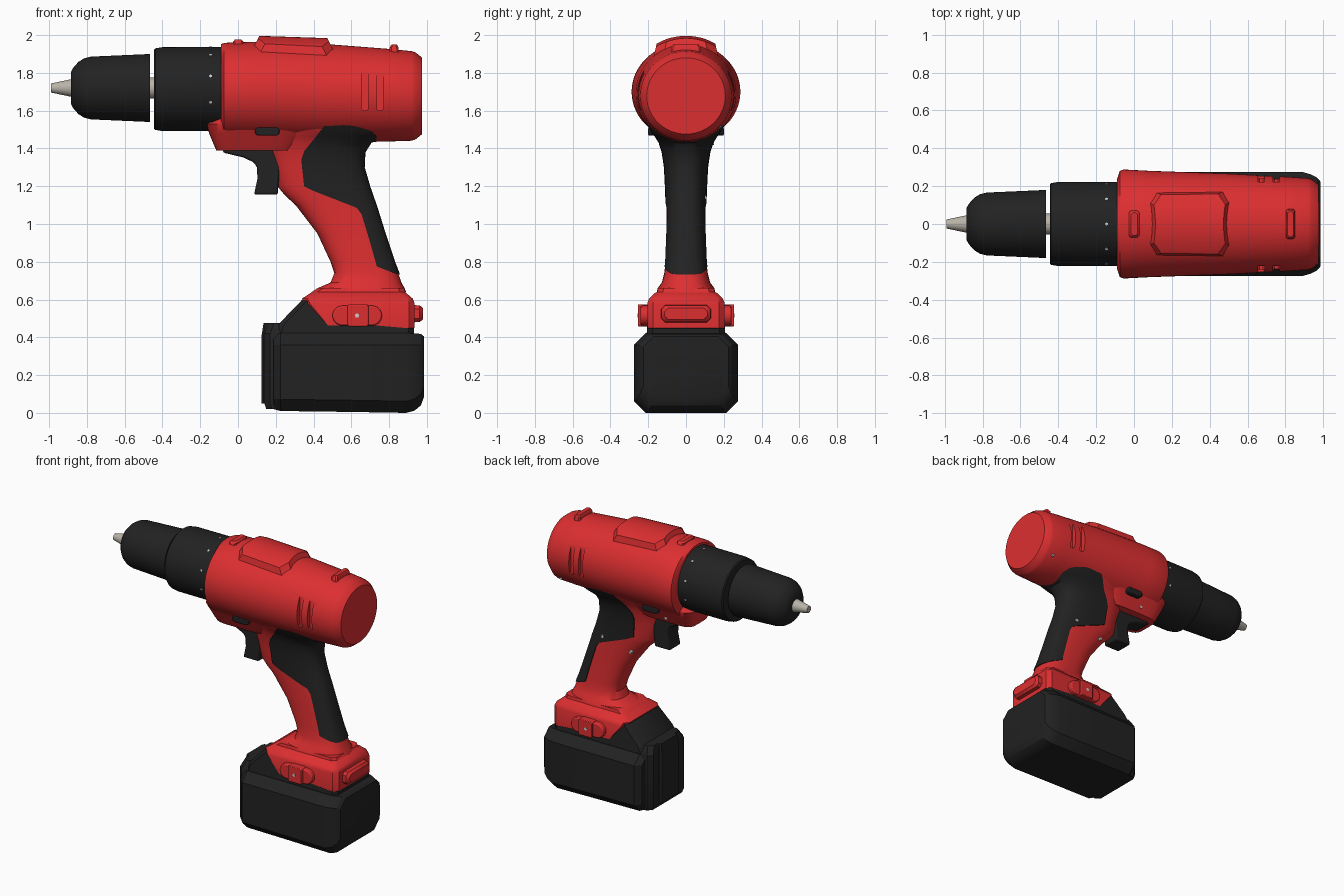
import bpy, bmesh, math

def material(name, rgb):
    m = bpy.data.materials.new(name)
    m.diffuse_color = (*rgb, 1)
    return m

RED = material("red plastic", (0.72, 0.028, 0.03))
BLACK = material("black rubber", (0.016, 0.016, 0.016))
METAL = material("grey metal", (0.48, 0.45, 0.39))
PALE = material("pale marks", (0.6, 0.6, 0.58))

# ---------- helpers ----------
def loft(name, rings, mat, bevel=0, smooth=35):
    """Skin equal-length rings of points and cap both ends."""
    bm = bmesh.new()
    vs = [[bm.verts.new(p) for p in r] for r in rings]
    n = len(vs[0])
    for a, b in zip(vs, vs[1:]):
        for i in range(n):
            j = (i + 1) % n
            bm.faces.new((a[i], a[j], b[j], b[i]))
    bm.faces.new(vs[0][::-1])
    bm.faces.new(vs[-1])
    bmesh.ops.recalc_face_normals(bm, faces=bm.faces)
    me = bpy.data.meshes.new(name)
    bm.to_mesh(me)
    bm.free()
    me.materials.append(mat)
    ob = bpy.data.objects.new(name, me)
    bpy.context.collection.objects.link(ob)
    shade(me, smooth)
    if bevel:
        mod = ob.modifiers.new("bevel", 'BEVEL')
        mod.width, mod.segments, mod.limit_method = bevel, 2, 'ANGLE'
    return ob

def shade(me, angle=35):
    me.shade_smooth()
    me.set_sharp_from_angle(angle=math.radians(angle))

def circle_x(x, zc, ry, rz, n=64):
    return [(x, ry * math.cos(t), zc + rz * math.sin(t))
            for t in (math.tau * i / n for i in range(n))]

def oval_z(z, x0, x1, hw, p=2.6, n=48):
    f = lambda v: math.copysign(abs(v) ** (2 / p), v)
    return [((x0 + x1) / 2 + (x1 - x0) / 2 * f(math.cos(t)), hw * f(math.sin(t)), z)
            for t in (math.tau * i / n for i in range(n))]

def octagon(a0, a1, b0, b1, c):
    return [(a0 + c, b0), (a1 - c, b0), (a1, b0 + c), (a1, b1 - c),
            (a1 - c, b1), (a0 + c, b1), (a0, b1 - c), (a0, b0 + c)]

def rect_z(z, x0, x1, hw, c=0.03):
    return [(x, y, z) for x, y in octagon(x0, x1, -hw, hw, c)]

def prism(name, pts, y0, y1, mat, bevel=0):
    return loft(name, [[(x, y, z) for x, z in pts] for y in (y0, y1)], mat, bevel)

def stadium(x0, x1, z0, z1, n=10):
    r, zc = (z1 - z0) / 2, (z0 + z1) / 2
    out = []
    for cx, a in ((x1 - r, -math.pi / 2), (x0 + r, math.pi / 2)):
        out += [(cx + r * math.cos(a + math.pi * i / n), zc + r * math.sin(a + math.pi * i / n))
                for i in range(n + 1)]
    return out

def boolean(ob, cutter, op):
    mod = ob.modifiers.new("cut", 'BOOLEAN')
    mod.object, mod.operation, mod.solver = cutter, op, 'EXACT'
    me = bpy.data.meshes.new_from_object(
        ob.evaluated_get(bpy.context.evaluated_depsgraph_get()))
    ob.modifiers.clear()
    ob.data = me
    bpy.data.objects.remove(cutter)
    shade(me)

# ---------- chuck and torque collar ----------
def turned(name, profile, zc, mat):
    return loft(name, [circle_x(x, zc, r, r) for x, r in profile], mat)

turned("bit_tip", [(-0.99, 0.024), (-0.885, 0.046), (-0.88, 0.08), (-0.86, 0.08)], 1.72, METAL)
turned("chuck", [(-0.885, 0.085), (-0.87, 0.11), (-0.845, 0.138), (-0.815, 0.157), (-0.78, 0.166),
                 (-0.60, 0.174), (-0.465, 0.18)], 1.72, BLACK)
turned("spindle", [(-0.48, 0.055), (-0.42, 0.055)], 1.72, METAL)
turned("torque_collar", [(-0.445, 0.208), (-0.438, 0.216), (-0.40, 0.222), (-0.06, 0.223)], 1.714, BLACK)
for i in range(10):
    t = math.radians(36 * i + 18)
    y, z = 0.2235 * math.cos(t), 1.714 + 0.2235 * math.sin(t)
    loft("collar_mark", [[(x, y * k, z + (k - 1) * 0.2 * math.sin(t) + 0) for x, y, z in
         [(-0.145 + 0.008 * math.cos(a), y - 0.008 * math.sin(a) * math.sin(t),
           z + 0.008 * math.sin(a) * math.cos(t)) for a in (math.tau * j / 8 for j in range(8))]]
         for k in (0.98, 1.01)], PALE)

# ---------- motor housing ----------
BODY = [(-0.09, 1.70, 0.235, 0.252), (-0.075, 1.70, 0.28, 0.258), (-0.055, 1.70, 0.288, 0.26),
        (0.08, 1.70, 0.281, 0.264), (0.5, 1.69, 0.266, 0.26), (0.80, 1.682, 0.25, 0.245),
        (0.92, 1.678, 0.242, 0.237), (0.94, 1.678, 0.236, 0.23), (0.975, 1.678, 0.208, 0.202)]
body = loft("motor_housing", [circle_x(*s) for s in BODY], RED, smooth=25)
for s in (-1, 1):
    for x in (0.655, 0.735):
        boolean(body, prism("vent_cutter", octagon(x, x + 0.034, 1.60, 1.83, 0.008),
                            s * 0.222, s * 0.4, RED), 'DIFFERENCE')

# raised pad that follows the housing curve
pad = loft("top_pad", [circle_x(x, z, a + 0.03, b + 0.033) for x, z, a, b in BODY], RED)
boolean(pad, loft("pad_cutter", [rect_z(1.85, 0.04, 0.54, 0.178, 0.05),
                                 rect_z(2.05, 0.14, 0.44, 0.135, 0.05)], RED), 'INTERSECT')
loft("front_tab", [rect_z(1.92, -0.028, 0.03, 0.075, 0.01), rect_z(1.965, -0.026, 0.028, 0.07, 0.01),
                   rect_z(1.977, -0.016, 0.018, 0.06, 0.01)], RED)
loft("rear_tab", [rect_z(1.87, 0.80, 0.855, 0.083, 0.01), rect_z(1.935, 0.803, 0.85, 0.078, 0.01),
                  rect_z(1.95, 0.812, 0.842, 0.068, 0.01)], RED)

# bracket under the collar, trigger and direction switch
loft("front_bracket", [oval_z(z, a, b, w, 5) for z, a, b, w in
     [(1.39, -0.115, 0.30, 0.12), (1.42, -0.128, 0.32, 0.138), (1.48, -0.153, 0.36, 0.17),
      (1.53, -0.167, 0.38, 0.20), (1.56, -0.10, 0.40, 0.215), (1.62, -0.07, 0.40, 0.235)]], RED)
prism("trigger", [(-0.08, 1.40), (-0.08, 1.378), (0.03, 1.352), (0.085, 1.325), (0.10, 1.30),
                  (0.103, 1.24), (0.085, 1.155), (0.21, 1.155), (0.23, 1.40)],
      -0.065, 0.065, BLACK, 0.015)
prism("direction_switch", stadium(0.09, 0.22, 1.468, 1.512), -0.2, 0.2, BLACK, 0.006)

# ---------- handle and rubber grip ----------
HANDLE = [(0.64, 0.39, 0.89, 0.155), (0.66, 0.42, 0.882, 0.15), (0.69, 0.49, 0.865, 0.128),
          (0.74, 0.51, 0.848, 0.115), (0.80, 0.49, 0.825, 0.108), (0.95, 0.42, 0.775, 0.104),
          (1.10, 0.305, 0.728, 0.102), (1.15, 0.25, 0.71, 0.103), (1.20, 0.208, 0.693, 0.105),
          (1.30, 0.19, 0.664, 0.11), (1.38, 0.165, 0.668, 0.122), (1.43, 0.15, 0.70, 0.138),
          (1.465, 0.15, 0.79, 0.16), (1.49, 0.15, 0.82, 0.18), (1.55, 0.15, 0.83, 0.208),
          (1.62, 0.15, 0.83, 0.21)]
loft("handle", [oval_z(*s) for s in HANDLE], RED)
grip = loft("rubber_grip", [oval_z(z, a - 0.007, b + 0.007, w + 0.007) for z, a, b, w in HANDLE], BLACK)
boolean(grip, prism("grip_cutter", [(0.48, 1.547), (0.95, 1.547), (0.95, 0.72), (0.84, 0.735),
        (0.735, 0.775), (0.70, 0.90), (0.655, 1.05), (0.63, 1.085), (0.40, 1.175), (0.35, 1.20),
        (0.335, 1.34), (0.35, 1.385)], -0.5, 0.5, BLACK), 'INTERSECT')

# ---------- battery mount ----------
loft("battery_mount", [rect_z(0.45, 0.456, 0.935, 0.205), rect_z(0.58, 0.35, 0.935, 0.205),
     rect_z(0.605, 0.338, 0.925, 0.195), rect_z(0.635, 0.385, 0.89, 0.165),
     rect_z(0.64, 0.39, 0.885, 0.152), rect_z(0.66, 0.42, 0.88, 0.148)], RED)
loft("mount_wedge", [rect_z(0.40, 0.20, 0.93, 0.21), rect_z(0.448, 0.205, 0.932, 0.206),
     rect_z(0.475, 0.22, 0.62, 0.204), rect_z(0.597, 0.338, 0.62, 0.192)], BLACK)
loft("rear_bump", [[(x, y, z) for y, z in octagon(-w, w, 0.525 - h, 0.525 + h, 0.02)]
     for x, w, h in ((0.92, 0.132, 0.046), (0.962, 0.13, 0.044), (0.98, 0.115, 0.03))], RED)
for s in (-1, 1):
    prism("release_button", stadium(0.50, 0.762, 0.462, 0.568), s * 0.19, s * 0.24, RED, 0.008)
    prism("release_button_centre", octagon(0.58, 0.69, 0.458, 0.574, 0.006),
          s * 0.19, s * 0.255, RED, 0.005)

# ---------- battery ----------
def pack_ring(x, hw, z0, z1, c):
    return [(x, y, z) for y, z in octagon(-hw, hw, z0, z1, c)]

loft("battery_pack", [pack_ring(0.188, 0.235, 0.02, 0.415, 0.055), pack_ring(0.225, 0.275, 0.01, 0.422, 0.062),
     pack_ring(0.60, 0.275, 0.005, 0.422, 0.062), pack_ring(0.89, 0.275, 0.0, 0.422, 0.062),
     pack_ring(0.935, 0.262, 0.012, 0.421, 0.062), pack_ring(0.968, 0.245, 0.04, 0.418, 0.06),
     pack_ring(0.985, 0.225, 0.085, 0.405, 0.055)], BLACK, smooth=28)
loft("battery_front", [rect_z(0.02, 0.15, 0.30, 0.20), rect_z(0.05, 0.14, 0.30, 0.205),
     rect_z(0.42, 0.14, 0.30, 0.205), rect_z(0.475, 0.16, 0.24, 0.17)], BLACK)
loft("battery_latch", [rect_z(0.05, 0.125, 0.2, 0.11, 0.01), rect_z(0.41, 0.125, 0.2, 0.11, 0.01),
     rect_z(0.475, 0.135, 0.22, 0.10, 0.01)], BLACK)

# ---------- small screws ----------
for x, z, y in ((0.63, 0.515, 0.257), (0.63, 0.515, -0.257), (0.60, 1.14, 0.108), (0.38, 1.08, 0.102),
                (0.06, 1.43, 0.147), (0.88, 1.52, 0.186)):
    prism("screw", stadium(x - 0.011, x + 0.011, z - 0.011, z + 0.011),
          y - math.copysign(0.03, y), y, PALE)
